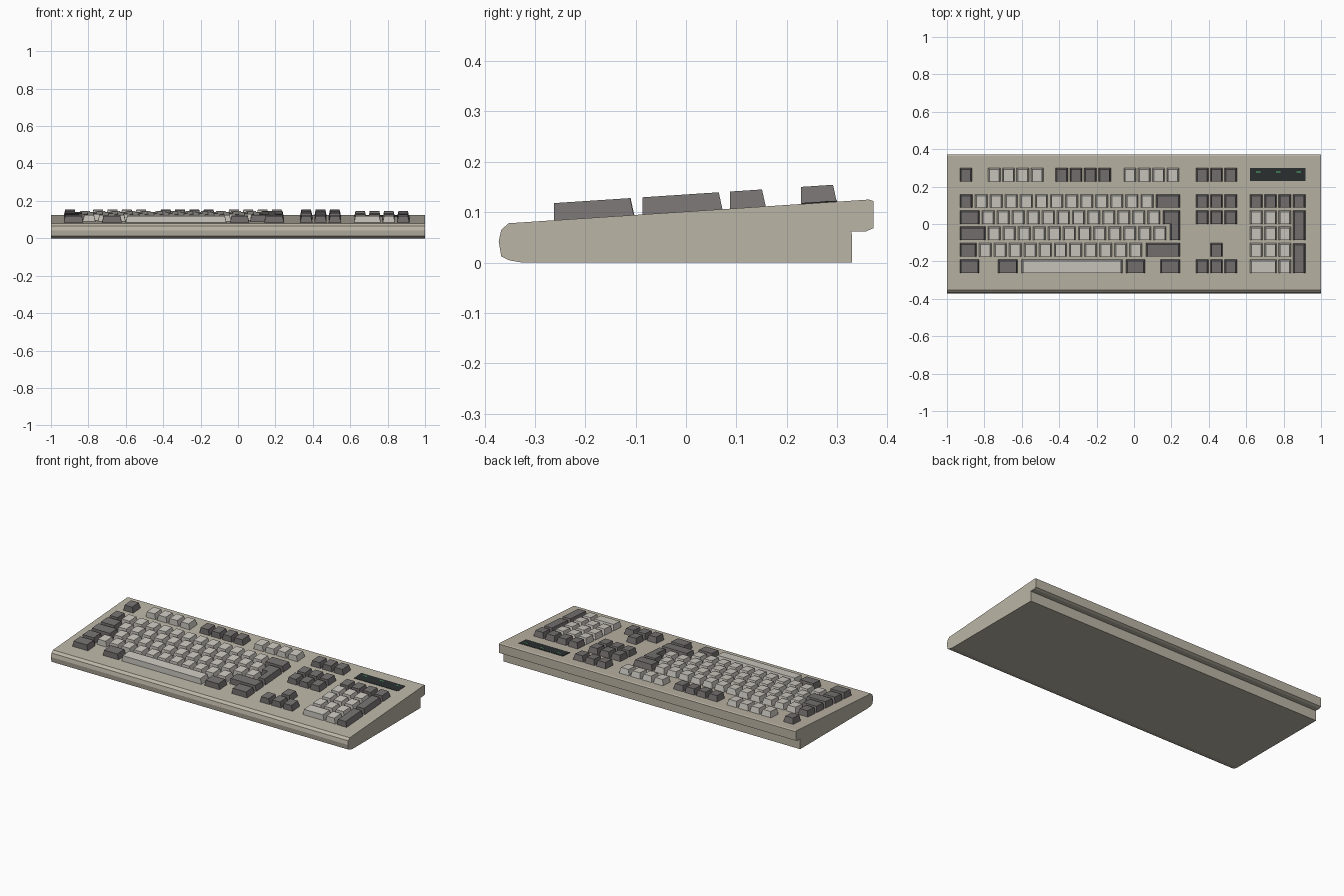
import bpy, bmesh

if "Cube" in bpy.data.objects:
    bpy.data.objects.remove(bpy.data.objects["Cube"])

SLOPE, Z0 = 0.0657, 0.1012          # sloping deck: z = Z0 + SLOPE * y
KEY_H, TAPER = 0.034, 0.008
DEPTH = 0.072
ROWS = [0.087, 0.001, -0.086, -0.174, -0.262]   # front edge of each main row
F_ROW = 0.228
U, W = 0.0806, 0.068                # main block pitch and key width
P, PW = 0.0765, 0.067               # side block pitch and key width


def material(name, rgb):
    m = bpy.data.materials.new(name)
    m.diffuse_color = (*rgb, 1)
    m.use_nodes = True
    m.node_tree.nodes["Principled BSDF"].inputs["Base Color"].default_value = m.diffuse_color
    return m


BEIGE = material("beige_plastic", (0.50, 0.46, 0.38))
LIGHT = material("light_key", (0.60, 0.58, 0.53))
DARK = material("dark_key", (0.18, 0.165, 0.165))
BLACK = material("black_panel", (0.025, 0.03, 0.03))
GREEN = material("green_light", (0.1, 0.55, 0.2))


def deck(y):
    return Z0 + SLOPE * y


def finish(name, bm, mat):
    bmesh.ops.recalc_face_normals(bm, faces=bm.faces)
    me = bpy.data.meshes.new(name)
    bm.to_mesh(me)
    bm.free()
    me.materials.append(mat)
    ob = bpy.data.objects.new(name, me)
    bpy.context.collection.objects.link(ob)
    return ob


def prism(bm, outline, top_outline, height):
    """Solid standing on the sloping deck."""
    lo = [bm.verts.new((x, y, deck(y) - 0.003)) for x, y in outline]
    hi = [bm.verts.new((x, y, deck(y) + height)) for x, y in top_outline]
    bm.faces.new(lo[::-1])
    bm.faces.new(hi)
    n = len(lo)
    for i in range(n):
        j = (i + 1) % n
        bm.faces.new((lo[i], lo[j], hi[j], hi[i]))


def key(bm, x0, x1, y0, y1):
    base = [(x0, y0), (x1, y0), (x1, y1), (x0, y1)]
    a, b, c = x0 + TAPER, x1 - TAPER, y1 - TAPER
    prism(bm, base, [(a, y0), (b, y0), (b, c), (a, c)], KEY_H)


def keys(name, mat, *specs):
    """Each spec is (x start, front y, count, pitch, width, depth)."""
    bm = bmesh.new()
    for x, y, count, pitch, width, depth in specs:
        for i in range(count):
            key(bm, x + i * pitch, x + i * pitch + width, y, y + depth)
    return finish(name, bm, mat)


def run(x, y, count):
    return (x, y, count, P, PW, DEPTH)


def wide(x0, x1, y, depth=DEPTH):
    return (x0, y, 1, 0, x1 - x0, depth)


# case: side profile stretched across the width
profile = [(-0.325, 0), (-0.35, 0.004), (-0.367, 0.012), (-0.372, 0.042),
           (-0.367, 0.065), (-0.352, 0.078), (0.363, 0.125), (0.372, 0.122),
           (0.372, 0.068), (0.358, 0.062), (0.328, 0.062), (0.33, 0.054), (0.33, 0)]
bm = bmesh.new()
face = bm.faces.new([bm.verts.new((-1, y, z)) for y, z in profile])
ext = bmesh.ops.extrude_face_region(bm, geom=[face])
bmesh.ops.translate(bm, vec=(2, 0, 0),
                    verts=[v for v in ext["geom"] if isinstance(v, bmesh.types.BMVert)])
finish("case", bm, BEIGE)

# function row
keys("escape_key", DARK, run(-0.932, F_ROW, 1))
keys("function_keys_left", LIGHT, run(-0.781, F_ROW, 4))
keys("function_keys_middle", DARK, run(-0.42, F_ROW, 4))
keys("function_keys_right", LIGHT, run(-0.055, F_ROW, 4))
keys("system_keys", DARK, run(0.331, F_ROW, 3))

# main typing block
L, R = -0.932, 0.246
keys("letter_keys", LIGHT, *[(x, ROWS[r], n, U, W, DEPTH) for x, r, n in (
    (-0.851, 0, 12), (-0.814, 1, 12), (-0.782, 2, 12), (-0.83, 3, 11))])
keys("left_edge_keys", DARK, *[wide(L, x, ROWS[r]) for r, x in enumerate(
    (-0.864, -0.826, -0.794, -0.842, -0.827))])
keys("right_edge_keys", DARK, wide(0.118, R, ROWS[0]), wide(0.064, R, ROWS[3]),
     wide(0.14, R, ROWS[4]))
keys("space_side_keys", DARK, wide(-0.727, -0.621, ROWS[4]), wide(-0.043, 0.06, ROWS[4]))
keys("space_bar", LIGHT, wide(-0.601, -0.062, ROWS[4]))

# L-shaped return key
xa, xb, ym, yb, t = 0.155, 0.192, ROWS[1], ROWS[1] + DEPTH, TAPER
bm = bmesh.new()
prism(bm, [(xb, ROWS[2]), (R, ROWS[2]), (R, yb), (xa, yb), (xa, ym), (xb, ym)],
      [(xb + t, ROWS[2]), (R - t, ROWS[2]), (R - t, yb - t), (xa + t, yb - t),
       (xa + t, ym), (xb + t, ym)], KEY_H)
finish("return_key", bm, DARK)

# navigation and arrow keys
keys("navigation_keys", DARK, run(0.331, ROWS[0], 3), run(0.331, ROWS[1], 3))
keys("arrow_keys", DARK, run(0.331 + P, ROWS[3], 1), run(0.331, ROWS[4], 3))

# number pad
N = 0.62
TALL = ROWS[1] - ROWS[2] + DEPTH
keys("number_pad_keys", LIGHT, *[run(N, ROWS[r], 3) for r in (1, 2, 3)],
     wide(N, N + P + PW, ROWS[4]), run(N + 2 * P, ROWS[4], 1))
keys("number_pad_dark_keys", DARK, run(N, ROWS[0], 4),
     *[wide(N + 3 * P, N + 3 * P + PW, ROWS[r], TALL) for r in (2, 4)])

# indicator panel and lights
def slab(name, mat, spans, y0, y1, height):
    bm = bmesh.new()
    for x0, x1 in spans:
        o = [(x0, y0), (x1, y0), (x1, y1), (x0, y1)]
        prism(bm, o, o, height)
    finish(name, bm, mat)


slab("indicator_panel", BLACK, [(0.62, 0.917)], 0.23, 0.3, 0.002)
slab("indicator_lights", GREEN, [(x - 0.012, x + 0.012) for x in (0.663, 0.771, 0.881)],
     0.276, 0.282, 0.003)
